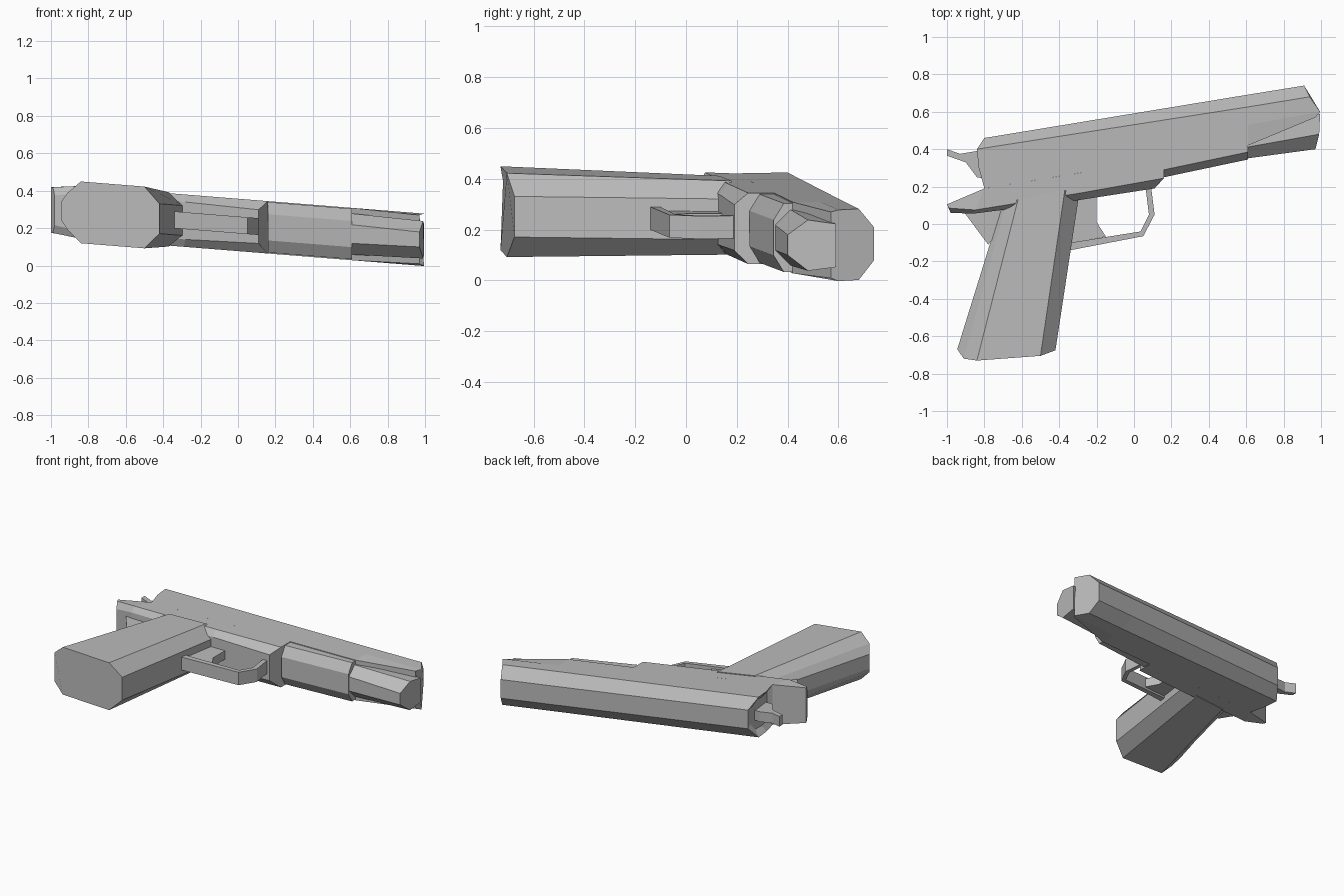
import bpy
import bmesh

if "Cube" in bpy.data.objects:
    bpy.data.objects.remove(bpy.data.objects["Cube"], do_unlink=True)

grey = bpy.data.materials.new("plain_grey")
grey.use_nodes = True
grey.diffuse_color = (0.5, 0.5, 0.5, 1)
grey.node_tree.nodes["Principled BSDF"].inputs["Base Color"].default_value = (0.5, 0.5, 0.5, 1)


def skin(name, rings):
    """Bridge matching rings of points, cap the ends, and lay the part on its tilt."""
    bm = bmesh.new()
    loops = [[bm.verts.new((x, y, z + 0.217 - 0.08 * x)) for x, y, z in ring] for ring in rings]
    for a, b in zip(loops, loops[1:]):
        for i in range(len(a)):
            j = (i + 1) % len(a)
            bm.faces.new((a[i], a[j], b[j], b[i]))
    bm.faces.new(loops[0])
    bm.faces.new(loops[-1])
    bmesh.ops.recalc_face_normals(bm, faces=bm.faces)
    mesh = bpy.data.meshes.new(name)
    bm.to_mesh(mesh)
    bm.free()
    mesh.materials.append(grey)
    ob = bpy.data.objects.new(name, mesh)
    bpy.context.collection.objects.link(ob)
    return ob


def loft(name, stations):
    """Each station lists (x, y, half width); the other half is mirrored."""
    skin(name, [[(x, y, h) for x, y, h in s] + [(x, y, -h) for x, y, h in reversed(s)]
                for s in stations])


def plate(name, outline, half):
    skin(name, [[(x, y, z) for x, y in outline] for z in (-half, half)])


# Long slide with chamfered top, recessed rear and raked nose
loft("slide", [
    [(-.79, .42, .05), (-.80, .38, .10), (-.80, .31, .10), (-.78, .22, .10)],
    [(-.80, .46, .065), (-.84, .40, .14), (-.83, .30, .14), (-.80, .19, .14)],
    [(.60, .69, .065), (.61, .626, .14), (.61, .53, .14), (.61, .42, .14)],
    [(.91, .74, .065), (.94, .68, .14), (.995, .60, .14), (.97, .57, .13)],
])

# Frame under the slide, running back into the tail
loft("frame", [
    [(-1, .105, .122), (-.99, .085, .122), (-.98, .06, .08)],
    [(-.80, .19, .14), (-.85, .075, .14), (-.86, .055, .10)],
    [(-.29, .273, .14), (-.29, .165, .14), (-.28, .13, .10)],
    [(.16, .347, .14), (.16, .245, .14), (.11, .19, .09)],
])

# Front of the frame and the tapered nose below the slide
loft("dust_cover", [
    [(.16, .347, .135), (.16, .29, .135), (.16, .25, .07)],
    [(.61, .42, .135), (.61, .385, .135), (.61, .345, .07)],
])
loft("lower_nose", [
    [(.60, .48, .11), (.60, .41, .11), (.60, .35, .05)],
    [(.995, .59, .085), (.99, .48, .10), (.97, .40, .04)],
])

# Leaning grip
loft("grip", [
    [(-.945, -.67, .05), (-.91, -.72, .10), (-.84, -.73, .165), (-.50, -.705, .165), (-.42, -.675, .08)],
    [(-.70, .12, .05), (-.68, .12, .10), (-.62, .13, .145), (-.37, .18, .145), (-.29, .18, .08)],
])

# Thin parts
plate("grip_web", [(-.91, .065), (-.78, -.11), (-.70, -.02), (-.60, .11)], .06)
plate("trigger_guard", [(-.34, -.14), (.05, -.065), (.11, .05), (.09, .21),
                        (.06, .21), (.08, .05), (.035, -.04), (-.34, -.10)], .045)
plate("trigger", [(-.33, .16), (-.20, .17), (-.20, .01), (-.15, -.068), (-.33, -.10)], .03)
plate("hammer", [(-1, .40), (-.93, .375), (-.84, .39), (-.78, .38), (-.78, .24),
                 (-.84, .25), (-.90, .33), (-1, .365)], .035)
